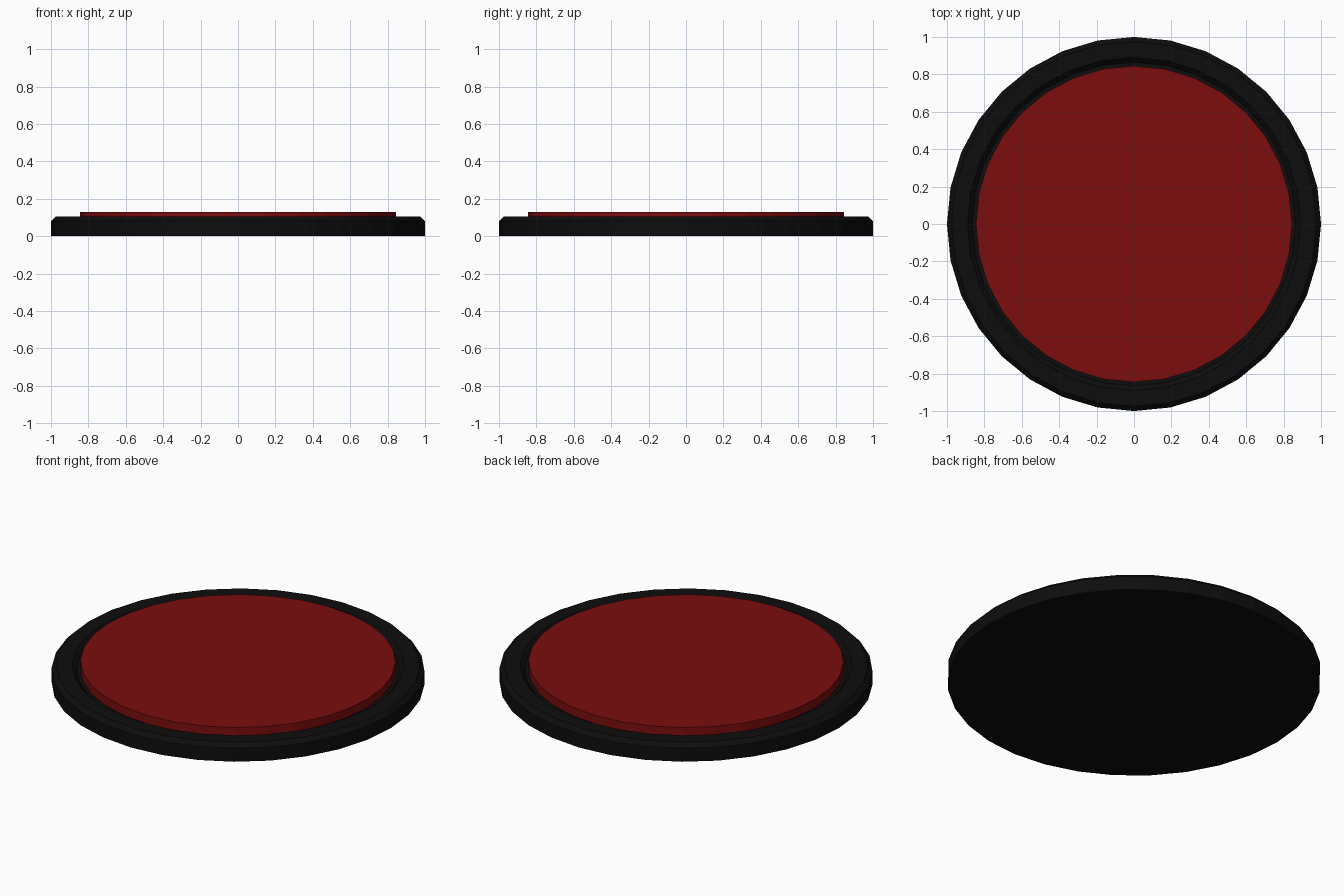
import bpy, bmesh, math

if "Cube" in bpy.data.objects:
    bpy.data.objects.remove(bpy.data.objects["Cube"])

SIDES = 32

def lathe(name, profile, color):
    """Revolve an (r, z) profile with capped first and last rings."""
    bm = bmesh.new()
    rings = []
    for r, z in profile:
        rings.append([bm.verts.new((r * math.cos(2 * math.pi * i / SIDES),
                                    r * math.sin(2 * math.pi * i / SIDES), z))
                      for i in range(SIDES)])
    for a, b in zip(rings, rings[1:]):
        for i in range(SIDES):
            j = (i + 1) % SIDES
            bm.faces.new((a[i], a[j], b[j], b[i]))
    bm.faces.new(rings[0][::-1])
    bm.faces.new(rings[-1])
    mesh = bpy.data.meshes.new(name)
    bm.to_mesh(mesh)
    bm.free()
    obj = bpy.data.objects.new(name, mesh)
    bpy.context.collection.objects.link(obj)
    mat = bpy.data.materials.new(name + "_color")
    mat.diffuse_color = color
    mat.use_nodes = True
    mat.node_tree.nodes["Principled BSDF"].inputs["Base Color"].default_value = mat.diffuse_color
    mesh.materials.append(mat)
    return obj

# Black tray: chamfered outer rim around a shallow recess
lathe("base_tray", [(1.0, 0), (1.0, 0.08), (0.975, 0.105),
                    (0.89, 0.105), (0.865, 0.08)], (0.004, 0.004, 0.004, 1))

# Red disc sitting in the recess
lathe("top_disc", [(0.845, 0.08), (0.845, 0.13)], (0.2, 0.004, 0.004, 1))
